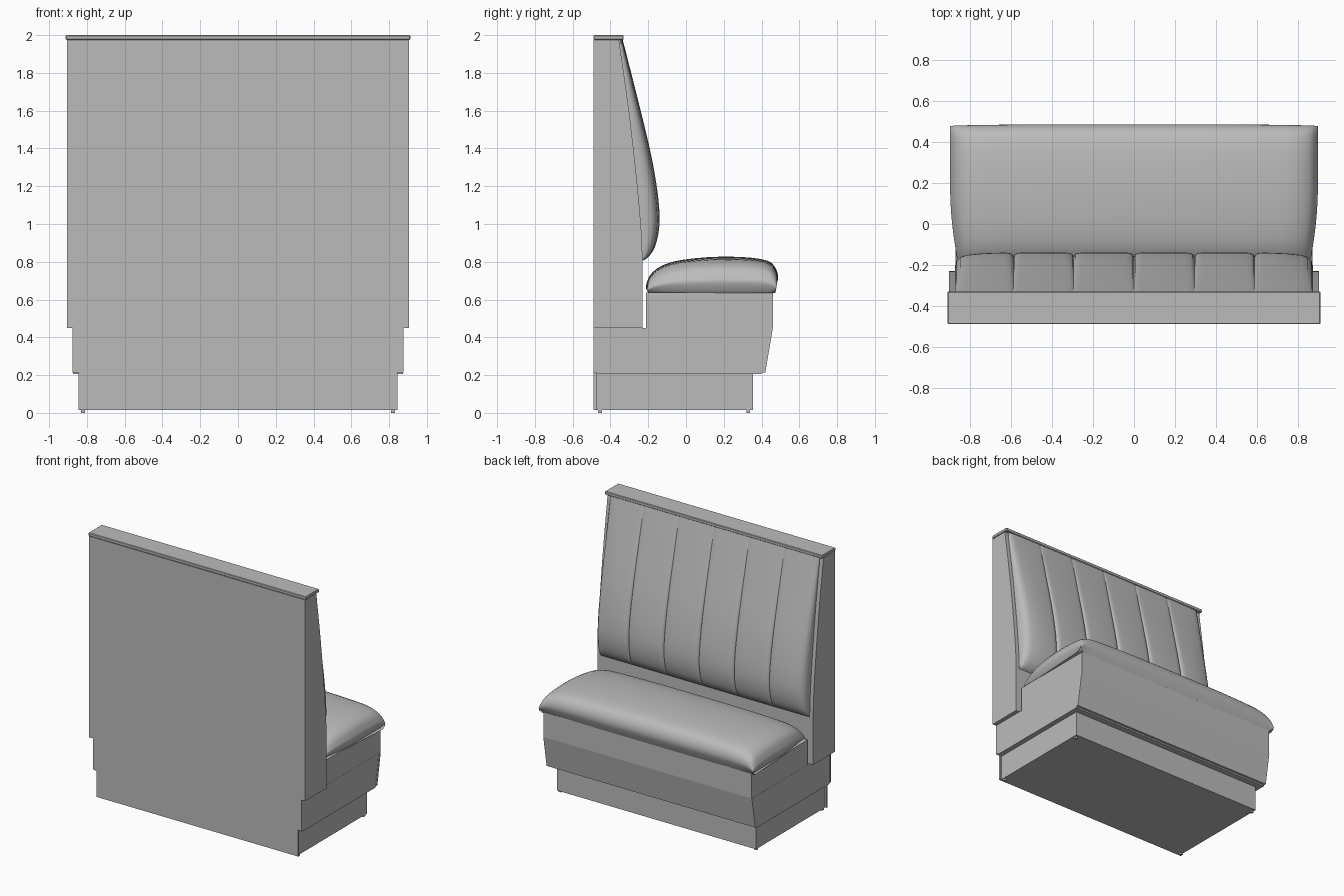
import bpy, bmesh, math

old = bpy.data.objects.get("Cube")
if old:
    bpy.data.objects.remove(old)

GREY = (0.5, 0.5, 0.5, 1)
mat = bpy.data.materials.new("plain grey")
mat.use_nodes = True
mat.diffuse_color = GREY
mat.node_tree.nodes["Principled BSDF"].inputs["Base Color"].default_value = GREY


def finish(name, bm, smooth=False):
    bmesh.ops.recalc_face_normals(bm, faces=bm.faces)
    mesh = bpy.data.meshes.new(name)
    bm.to_mesh(mesh)
    bm.free()
    mesh.materials.append(mat)
    obj = bpy.data.objects.new(name, mesh)
    bpy.context.collection.objects.link(obj)
    if smooth:
        bpy.ops.object.select_all(action="DESELECT")
        obj.select_set(True)
        bpy.context.view_layer.objects.active = obj
        bpy.ops.object.shade_smooth_by_angle(angle=math.radians(50))
    return obj


def prism(name, outline, to_3d, a, b):
    """Extrude a 2D outline between depths a and b."""
    bm = bmesh.new()
    loops = [[bm.verts.new(to_3d(p, d)) for p in outline] for d in (a, b)]
    n = len(outline)
    for loop in loops:
        bm.faces.new(loop)
    for i in range(n):
        j = (i + 1) % n
        bm.faces.new((loops[0][i], loops[0][j], loops[1][j], loops[1][i]))
    return finish(name, bm)


def side_prism(name, outline, half, mid=0):
    return prism(name, outline, lambda p, d: (d, p[0], p[1]), mid - half, mid + half)


def box(name, half, y0, y1, z0, z1, mid=0):
    return side_prism(name, [(y0, z0), (y1, z0), (y1, z1), (y0, z1)], half, mid)


def loft(name, rows, closed):
    """Skin rows of points; closed rows also get end caps."""
    bm = bmesh.new()
    grid = [[bm.verts.new(p) for p in row] for row in rows]
    n = len(grid[0])
    for a, b in zip(grid, grid[1:]):
        for i in range(n if closed else n - 1):
            j = (i + 1) % n
            bm.faces.new((a[i], a[j], b[j], b[i]))
    if closed:
        bm.faces.new(grid[0])
        bm.faces.new(grid[-1])
    return finish(name, bm, True)


def smooth_path(pts, steps):
    """Catmull-Rom through tuples of any length."""
    out = []
    for i in range(len(pts) - 1):
        quad = [pts[max(0, min(len(pts) - 1, i + k))] for k in (-1, 0, 1, 2)]
        for s in range(steps):
            t = s / steps
            out.append(tuple(
                0.5 * (2 * b + (c - a) * t + (2 * a - 5 * b + 4 * c - d) * t * t
                       + (3 * b - a - 3 * c + d) * t ** 3)
                for a, b, c, d in zip(*quad)))
    return out + [pts[-1]]


# Stepped outer panel
half_outline = [(0.845, 0.015), (0.845, 0.215), (0.875, 0.215),
                (0.875, 0.45), (0.905, 0.45), (0.905, 1.975)]
outline = half_outline + [(-x, z) for x, z in reversed(half_outline)]
prism("outer_panel", outline, lambda p, d: (p[0], d, p[1]), -0.49, -0.475)

# Plinth and feet
box("plinth", 0.835, -0.475, 0.355, 0.015, 0.215)
for side in (-1, 1):
    for y in (-0.455, 0.33):
        box("foot", 0.01, y - 0.01, y + 0.01, 0, 0.016, side * 0.82)

# Lower body with sloped fascia
side_prism("lower_body", [(-0.475, 0.205), (0.40, 0.205), (0.44, 0.45), (-0.475, 0.45)], 0.873)
side_prism("fascia", [(0.40, 0.215), (0.42, 0.215), (0.46, 0.45), (0.44, 0.45)], 0.875)

# Seat box and backrest core, with its leaning front edge
box("seat_box", 0.872, -0.212, 0.46, 0.45, 0.638)
lean = smooth_path([(-0.23, 0.8), (-0.237, 0.97), (-0.262, 1.25),
                    (-0.302, 1.6), (-0.355, 1.975)], 4)
core = [(-0.475, 0.45), (-0.23, 0.45)] + lean + [(-0.475, 1.975)]
side_prism("backrest_core", core, 0.885)
for side in (-1, 1):
    side_prism("side_panel", core, 0.01, side * 0.895)

# Top cap
cap = box("top_cap", 0.912, -0.49, -0.33, 1.975, 2.0)
bevel = cap.modifiers.new("soft edge", "BEVEL")
bevel.width = 0.004

# Channelled back cushion: rows are (height, rear y, front y)
rows = smooth_path([(1.975, -0.355, -0.335), (1.7, -0.315, -0.265),
                    (1.4, -0.28, -0.192), (1.2, -0.257, -0.155),
                    (1.05, -0.243, -0.14), (0.95, -0.236, -0.146),
                    (0.87, -0.232, -0.168), (0.825, -0.23, -0.2),
                    (0.805, -0.23, -0.23)], 4)
WIDTH = 0.295
columns = [(0, 0.8)]
for c in range(3):
    left = c * WIDTH
    columns += [(left + 0.006, 0.91), (left + 0.018, 0.97), (left + 0.04, 1.0)]
    if c < 2:
        right = left + WIDTH
        columns += [(right - 0.04, 1.0), (right - 0.018, 0.97), (right - 0.006, 0.91), (right, 0.8)]
columns += [(0.74, 0.96), (0.82, 0.88), (0.85, 0.77), (0.868, 0.58), (0.876, 0.3), (0.876, -0.05)]
columns = [(-x, f) for x, f in reversed(columns[1:])] + columns
loft("back_cushion", [[(x, rear + f * (front - rear), z) for x, f in columns]
                      for z, rear, front in rows], False)

# Domed seat cushion: cross-section (y, z) swept in x, flattening at the ends
BASE = 0.635
section = smooth_path([(-0.19, 0.635), (-0.213, 0.665), (-0.18, 0.742), (-0.08, 0.798),
                       (0.11, 0.824), (0.30, 0.825), (0.43, 0.806), (0.475, 0.765),
                       (0.487, 0.715), (0.477, 0.675), (0.46, 0.635)], 3)
stations = smooth_path([(0, 1.0, 1.0), (0.4, 0.99, 1.0), (0.7, 0.94, 0.995),
                        (0.8, 0.87, 0.99), (0.865, 0.7, 0.985), (0.893, 0.45, 0.98),
                        (0.9, 0.3, 0.975), (0.885, 0.1, 0.965), (0.872, 0.0, 0.96)], 3)
stations = [(-x, h, w) for x, h, w in reversed(stations[1:])] + stations
loops = []
for x, height, depth in stations:
    loop = []
    for y, z in section:
        taper = 1 - 0.045 * max(0, (0.2 - y) / 0.4) ** 2
        loop.append((x * taper, 0.13 + (y - 0.13) * depth, BASE + (z - BASE) * height))
    loops.append(loop)
loft("seat_cushion", loops, True)
